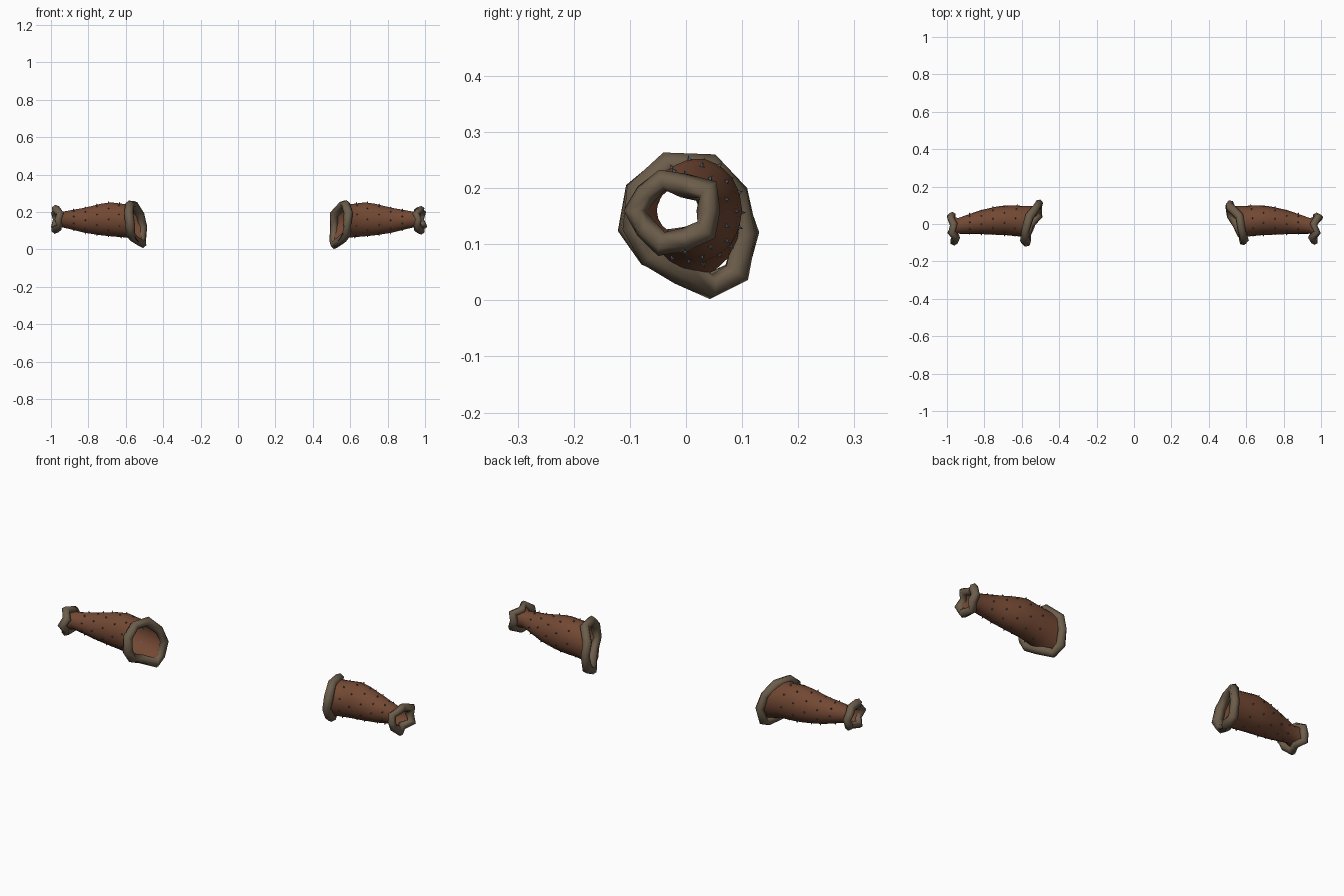
import bpy, bmesh, math, random
from mathutils import Vector

cube = bpy.data.objects.get("Cube")
if cube:
    bpy.data.objects.remove(cube)


def material(name, rgb):
    m = bpy.data.materials.new(name)
    m.use_nodes = True
    col = (*rgb, 1)
    m.diffuse_color = col
    bsdf = m.node_tree.nodes["Principled BSDF"]
    bsdf.inputs["Base Color"].default_value = col
    bsdf.inputs["Roughness"].default_value = 0.9
    return m


LEATHER = material("brown leather", (0.17, 0.065, 0.033))
FUR = material("grey brown fur", (0.15, 0.11, 0.07))
METAL = material("dark steel", (0.09, 0.11, 0.14))

# Sleeve sections: x, lean with y, lean with z, centre y, centre z, radius y, radius z
SECTIONS = [
    (0.55, -0.30, 0.25, 0.005, 0.142, 0.092, 0.103),
    (0.60, -0.10, 0.08, 0.015, 0.153, 0.082, 0.091),
    (0.68, 0, 0, 0.020, 0.161, 0.080, 0.092),
    (0.73, 0, 0, 0.018, 0.160, 0.076, 0.086),
    (0.82, 0, 0, 0.010, 0.156, 0.064, 0.068),
    (0.94, 0, 0, -0.010, 0.160, 0.042, 0.042),
    (0.975, 0.15, 0, -0.014, 0.160, 0.058, 0.053),
]

# Centre line of the wide fur cuff
WIDE_CUFF = [
    (0.575, -0.035, 0.243), (0.59, -0.088, 0.195), (0.58, -0.095, 0.13),
    (0.575, -0.065, 0.082), (0.555, -0.01, 0.055), (0.515, 0.045, 0.028),
    (0.51, 0.09, 0.05), (0.512, 0.105, 0.12), (0.52, 0.088, 0.185), (0.56, 0.04, 0.235),
]


def section_point(s, a):
    x, ky, kz, cy, cz, ry, rz = s
    dy, dz = ry * math.cos(a), rz * math.sin(a)
    return Vector((x + ky * dy + kz * dz, cy + dy, cz + dz))


def surface_point(x, a):
    for s, t in zip(SECTIONS, SECTIONS[1:]):
        if s[0] <= x <= t[0]:
            return section_point(s, a).lerp(section_point(t, a), (x - s[0]) / (t[0] - s[0]))


def finish(name, bm, mat, side, smooth=True):
    for v in bm.verts:
        v.co.x *= side
    bmesh.ops.recalc_face_normals(bm, faces=bm.faces)
    me = bpy.data.meshes.new(name)
    bm.to_mesh(me)
    bm.free()
    me.materials.append(mat)
    for p in me.polygons:
        p.use_smooth = smooth
    ob = bpy.data.objects.new(name, me)
    bpy.context.collection.objects.link(ob)


def bridge(bm, a, b):
    n = len(a)
    for i in range(n):
        bm.faces.new((a[i], a[(i + 1) % n], b[(i + 1) % n], b[i]))


def sleeve(name, side):
    bm = bmesh.new()
    n = 18
    rings = [[bm.verts.new(section_point(s, math.tau * i / n)) for i in range(n)] for s in SECTIONS]
    for a, b in zip(rings, rings[1:]):
        bridge(bm, a, b)
    finish(name, bm, LEATHER, side)


def cuff(name, path, thick, side, rng):
    """Closed lumpy tube along a loop of points."""
    bm = bmesh.new()
    pts = [Vector(p) for p in path]
    mid = sum(pts, Vector()) / len(pts)
    rings = []
    for i, p in enumerate(pts):
        tangent = (pts[(i + 1) % len(pts)] - pts[i - 1]).normalized()
        out = p - mid
        out = (out - tangent * out.dot(tangent)).normalized()
        across = tangent.cross(out)
        r = thick * rng.uniform(0.9, 1.12)
        shift = Vector((rng.uniform(-0.006, 0.006), 0, 0)) + out * rng.uniform(-0.005, 0.005)
        rings.append([bm.verts.new(p + shift + r * (out * math.cos(a) + across * math.sin(a)))
                      for a in (math.tau * k / 6 for k in range(6))])
    for a, b in zip(rings, rings[1:] + rings[:1]):
        bridge(bm, a, b)
    finish(name, bm, FUR, side)


def narrow_path():
    path = []
    for i in range(10):
        a = math.tau * i / 10
        wave = 0.008 if i % 2 else -0.008
        dy, dz = (0.066 + wave * 0.5) * math.cos(a), (0.054 + wave * 0.5) * math.sin(a)
        path.append((0.969 + 0.15 * dy + wave, -0.021 + dy, 0.16 + dz))
    return path


def studs(name, side):
    """Small spikes in staggered rows around the sleeve."""
    bm = bmesh.new()
    for row in range(5):
        x = 0.63 + 0.062 * row
        for k in range(9):
            a = math.tau * (k + 0.5 * (row % 2)) / 9
            p = surface_point(x, a)
            normal = (surface_point(x, a + 0.1) - surface_point(x, a - 0.1)).cross(
                surface_point(x + 0.01, a) - surface_point(x - 0.01, a)).normalized()
            if normal.dot(Vector((0, math.cos(a), math.sin(a)))) < 0:
                normal.negate()
            turn = normal.to_track_quat('Z', 'Y').to_matrix().to_4x4()
            turn.translation = p + normal * 0.003
            bmesh.ops.create_cone(bm, cap_ends=True, segments=5, radius1=0.0055,
                                  radius2=0, depth=0.011, matrix=turn)
    finish(name, bm, METAL, side, smooth=False)


for label, side, seed in (("left", 1, 3), ("right", -1, 8)):
    rng = random.Random(seed)
    sleeve(label + "_sleeve", side)
    cuff(label + "_wide_fur_cuff", WIDE_CUFF, 0.024, side, rng)
    cuff(label + "_narrow_fur_cuff", narrow_path(), 0.02, side, rng)
    studs(label + "_studs", side)
